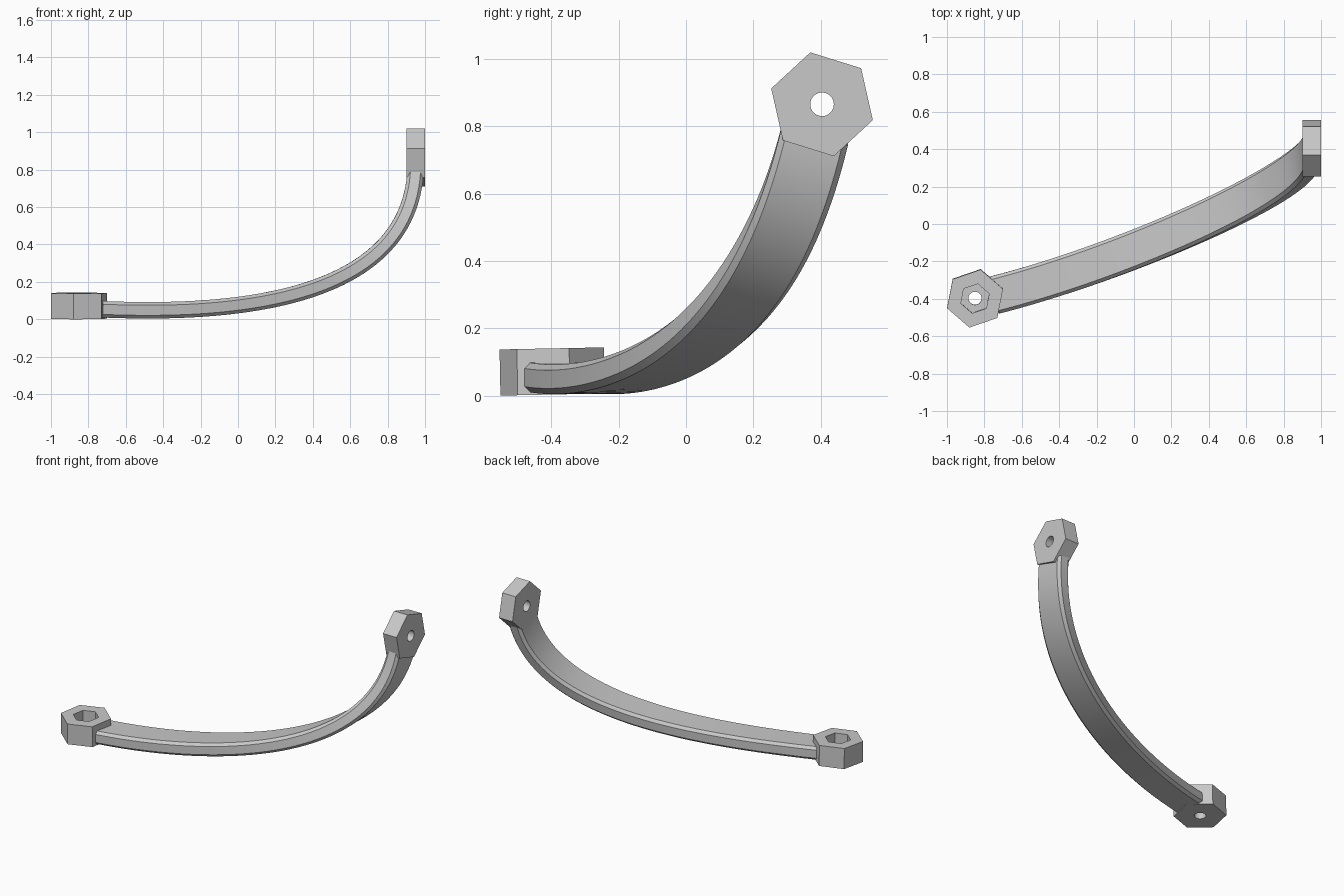
import bpy
import bmesh
from math import cos, sin, pi, radians
from mathutils import Matrix, Vector

cube = bpy.data.objects.get("Cube")
if cube:
    bpy.data.objects.remove(cube, do_unlink=True)

grey = bpy.data.materials.new("plain_grey")
grey.use_nodes = True
colour = (0.58, 0.58, 0.58, 1)
grey.diffuse_color = colour
grey.node_tree.nodes["Principled BSDF"].inputs["Base Color"].default_value = colour


def loft(name, rings, loop=False):
    """Skin a list of closed rings; either join last to first or cap the ends."""
    bm = bmesh.new()
    rows = [[bm.verts.new(p) for p in ring] for ring in rings]
    n = len(rows[0])
    pairs = list(zip(rows, rows[1:]))
    if loop:
        pairs.append((rows[-1], rows[0]))
    else:
        bm.faces.new(rows[0])
        bm.faces.new(rows[-1])
    for a, b in pairs:
        for i in range(n):
            j = (i + 1) % n
            bm.faces.new((a[i], a[j], b[j], b[i]))
    bmesh.ops.recalc_face_normals(bm, faces=bm.faces)
    mesh = bpy.data.meshes.new(name)
    bm.to_mesh(mesh)
    bm.free()
    mesh.materials.append(grey)
    obj = bpy.data.objects.new(name, mesh)
    bpy.context.collection.objects.link(obj)
    bpy.ops.object.select_all(action='DESELECT')
    obj.select_set(True)
    bpy.context.view_layer.objects.active = obj
    bpy.ops.object.shade_smooth_by_angle(angle=radians(25))
    return obj


SEGMENTS = 36


def ring(radius, z, turn, hexagon):
    points = []
    for i in range(SEGMENTS):
        a = 2 * pi * i / SEGMENTS
        r = radius
        if hexagon:
            r *= cos(pi / 6) / cos(a % (pi / 3) - pi / 6)
        points.append((r * cos(a + turn), r * sin(a + turn), z))
    return points


# Flat end: hexagonal block with a hexagonal nut pocket and a bolt hole
turn, height, floor = radians(19), 0.137, 0.06
flat_end = loft("flat_hex_end", [
    ring(0.158, 0, turn, True), ring(0.158, height, turn, True),
    ring(0.08, height, turn, True), ring(0.08, floor, turn, True),
    ring(0.035, floor, turn, False), ring(0.035, 0, turn, False)], loop=True)
flat_end.matrix_world = Matrix.Translation((-0.85, -0.396, 0.003)) @ Matrix.Rotation(0.02, 4, 'X')

# Upright end: plain hexagonal block with a bolt hole, facing sideways
turn, depth = radians(42.7), 0.1
upright_end = loft("upright_hex_end", [
    ring(0.158, 0, turn, True), ring(0.158, depth, turn, True),
    ring(0.035, depth, turn, False), ring(0.035, 0, turn, False)], loop=True)
upright_end.matrix_world = Matrix(((0, 0, 1, 0.9), (1, 0, 0, 0.404), (0, 1, 0, 0.865), (0, 0, 0, 1)))

# Curved strap: chamfered bar swept along a cubic curve
P = [Vector(p) for p in ((-0.85, -0.405, 0.06), (-0.10, -0.235, 0.015),
                         (0.975, 0.247, 0.063), (0.95, 0.404, 0.87))]
W, H, C = 0.102, 0.044, 0.017
section = [(sx * x, sy * y) for sx, sy, corner in (
    (1, 1, ((W, H - C), (W - C, H))), (-1, 1, ((W - C, H), (W, H - C))),
    (-1, -1, ((W, H - C), (W - C, H))), (1, -1, ((W - C, H), (W, H - C))))
    for x, y in corner]
STEPS, START, END = 48, 0.045, 0.957
rings = []
for i in range(STEPS + 1):
    t = START + (END - START) * i / STEPS
    s = 1 - t
    centre = s**3 * P[0] + 3 * s * s * t * P[1] + 3 * s * t * t * P[2] + t**3 * P[3]
    along = (s * s * (P[1] - P[0]) + 2 * s * t * (P[2] - P[1]) + t * t * (P[3] - P[2])).normalized()
    up = Vector((-along.z, 0, along.x)).normalized()
    side = along.cross(up)
    rings.append([centre + side * x + up * y for x, y in section])
loft("curved_strap", rings)
